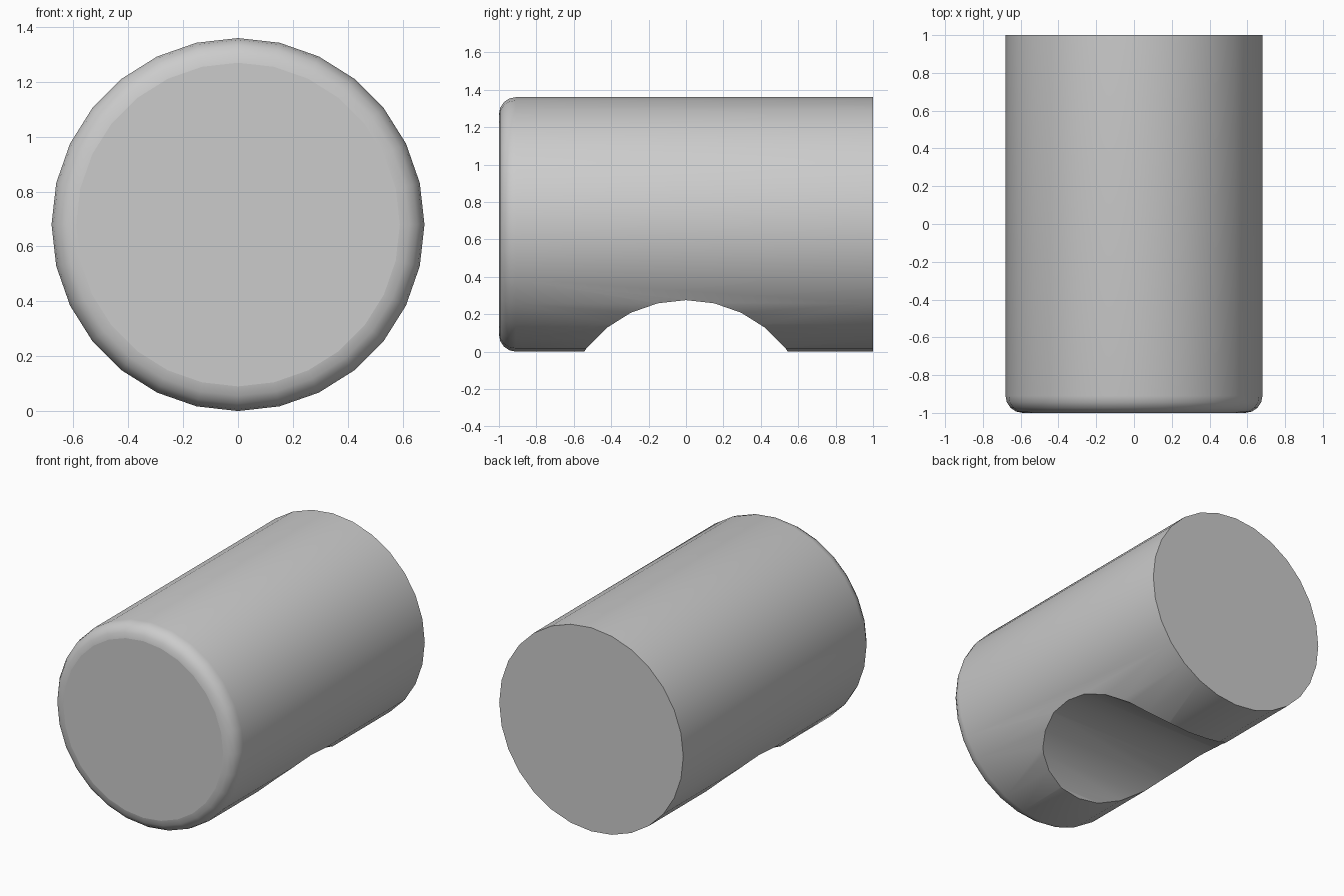
import bpy, bmesh, math

if "Cube" in bpy.data.objects:
    bpy.data.objects.remove(bpy.data.objects["Cube"])

SIDES, R, FILLET = 28, 0.68, 0.09


def make_lathe(name, profile, axis, centre_z):
    """Closed solid from (position along axis, radius) rings, axis 'X' or 'Y'."""
    bm = bmesh.new()
    rings = []
    for pos, rad in profile:
        ring = []
        for i in range(SIDES):
            a = 2 * math.pi * i / SIDES
            side, up = rad * math.sin(a), centre_z + rad * math.cos(a)
            ring.append(bm.verts.new((side, pos, up) if axis == 'Y' else (pos, side, up)))
        rings.append(ring)
    for a, b in zip(rings, rings[1:]):
        for i in range(SIDES):
            j = (i + 1) % SIDES
            bm.faces.new((a[i], a[j], b[j], b[i]))
    bm.faces.new(rings[0])
    bm.faces.new(rings[-1])
    bmesh.ops.recalc_face_normals(bm, faces=bm.faces)
    mesh = bpy.data.meshes.new(name)
    bm.to_mesh(mesh)
    bm.free()
    obj = bpy.data.objects.new(name, mesh)
    bpy.context.collection.objects.link(obj)
    return obj


# Main cylinder with a rounded front rim and a sharp back rim
steps = 4
profile = []
for k in range(steps + 1):
    t = math.pi / 2 * k / steps
    profile.append((-1 + FILLET * (1 - math.sin(t)), R - FILLET * (1 - math.cos(t))))
profile = profile[::-1] + [(1, R)]
body = make_lathe("notched_cylinder", profile, 'Y', R)

# Crosswise round notch in the underside
cutter = make_lathe("notch_cutter", [(-1.2, R), (1.2, R)], 'X', 0.275 - R)
cutter.hide_render = True
bpy.context.view_layer.objects.active = body
body.select_set(True)
cut = body.modifiers.new("notch", 'BOOLEAN')
cut.operation = 'DIFFERENCE'
cut.solver = 'EXACT'
cut.object = cutter
bpy.ops.object.modifier_apply(modifier=cut.name)
bpy.data.objects.remove(cutter)

# Smooth sides, flat end caps
bpy.ops.object.shade_smooth_by_angle(angle=math.radians(30))
for p in body.data.polygons:
    if abs(p.normal.y) > 0.999:
        p.use_smooth = False
